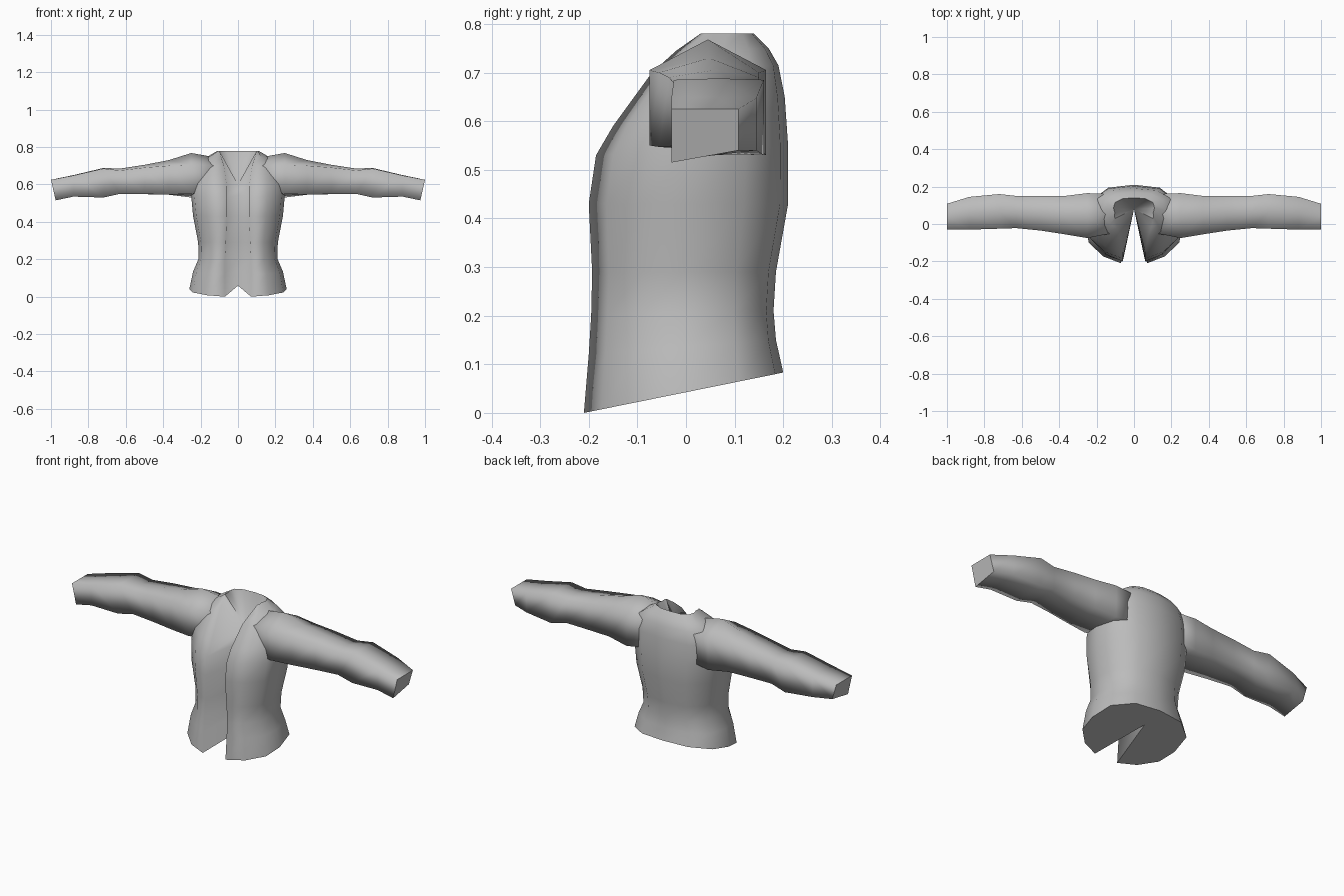
import bpy, bmesh

if "Cube" in bpy.data.objects:
    bpy.data.objects.remove(bpy.data.objects["Cube"])

grey = bpy.data.materials.new("cloth grey")
grey.diffuse_color = (0.5, 0.5, 0.5, 1)
grey.use_nodes = True
grey.node_tree.nodes["Principled BSDF"].inputs["Base Color"].default_value = grey.diffuse_color


def finish(name, bm, flat_faces=()):
    """Smooth shading, with chosen faces left flat behind sharp edges."""
    bmesh.ops.recalc_face_normals(bm, faces=bm.faces)
    for f in bm.faces:
        f.smooth = True
    for f in flat_faces:
        f.smooth = False
        for e in f.edges:
            e.smooth = False
    mesh = bpy.data.meshes.new(name)
    bm.to_mesh(mesh)
    bm.free()
    mesh.materials.append(grey)
    ob = bpy.data.objects.new(name, mesh)
    bpy.context.collection.objects.link(ob)
    return ob


def bridge(bm, rings):
    for a, b in zip(rings, rings[1:]):
        n = len(a)
        for i in range(n):
            j = (i + 1) % n
            bm.faces.new((a[i], a[j], b[j], b[i]))


# Torso levels: front z, back z, half width, front y, back y, opening half width
LEVELS = [
    (0.00, 0.083, 0.26, -0.21, 0.20, 0.07),
    (0.12, 0.150, 0.24, -0.20, 0.185, 0.07),
    (0.20, 0.210, 0.21, -0.195, 0.18, 0.07),
    (0.29, 0.290, 0.213, -0.193, 0.185, 0.065),
    (0.43, 0.430, 0.24, -0.20, 0.21, 0.06),
    (0.53, 0.550, 0.25, -0.185, 0.21, 0.06),
    (0.59, 0.650, 0.25, -0.15, 0.203, 0.06),
    (0.70, 0.715, 0.22, -0.07, 0.19, 0.075),
    (0.745, 0.75, 0.165, -0.02, 0.17, 0.09),
    (0.78, 0.780, 0.11, 0.03, 0.14, 0.10),
]
SLOT = 0.08       # depth of the front opening
NECK = 0.60       # lowest point of the neckline


def torso_ring(bm, zf, zb, w, yf, yb, gap):
    d = yb - yf
    half = [(gap, yf), (gap + (w - gap) * 0.5, yf + d * 0.09),
            (w * 0.93, yf + d * 0.27), (w, yf + d * 0.5),
            (w * 0.92, yf + d * 0.78), (w * 0.55, yf + d * 0.96)]
    pts = [(0, SLOT)] + half + [(0, yb)] + [(-x, y) for x, y in reversed(half)]
    ring = []
    for i, (x, y) in enumerate(pts):
        z = zf + (zb - zf) * (y - yf) / d
        ring.append(bm.verts.new((x, y, min(z, NECK) if i == 0 else z)))
    return ring


bm = bmesh.new()
rings = [torso_ring(bm, *lv) for lv in LEVELS]
bridge(bm, rings)
# hem underside and neck hollow fan out from the back of the opening
caps = []
for r in (rings[0], rings[-1]):
    for i in range(1, len(r) - 1):
        caps.append(bm.faces.new((r[0], r[i], r[i + 1])))
for f in caps:
    for e in f.edges:
        if len({g in caps for g in e.link_faces}) == 2:
            e.smooth = False
bmesh.ops.remove_doubles(bm, verts=bm.verts, dist=0.0005)
finish("jacket_body", bm)

# Sleeve sections: x, front y, back y, top-front z, top-middle z, top-back z,
# bottom-front z, bottom-back z
SLEEVE = [
    (0.12, -0.05, 0.16, 0.70, 0.745, 0.70, 0.56, 0.55),
    (0.25, -0.075, 0.165, 0.705, 0.768, 0.705, 0.55, 0.53),
    (0.37, -0.055, 0.150, 0.70, 0.73, 0.70, 0.547, 0.545),
    (0.50, -0.035, 0.150, 0.69, 0.705, 0.69, 0.548, 0.548),
    (0.63, -0.022, 0.150, 0.675, 0.685, 0.675, 0.55, 0.55),
    (0.72, -0.025, 0.160, 0.685, 0.688, 0.685, 0.53, 0.53),
    (0.88, -0.030, 0.145, 0.648, 0.65, 0.648, 0.535, 0.54),
    (1.00, -0.030, 0.108, 0.625, 0.625, 0.625, 0.515, 0.54),
]

for side, name in ((1, "left_sleeve"), (-1, "right_sleeve")):
    bm = bmesh.new()
    rings = []
    for x, f, b, tf, tm, tb, bf, bb in SLEEVE:
        low = x - (0.025 if x == 1 else 0)      # slanted cuff
        m = (f + b) / 2
        pts = [(x, f, tf), (x, m, tm), (x, b, tb),
               (low, b, bb), (low, m, (bf + bb) / 2), (low, f, bf)]
        rings.append([bm.verts.new((side * px, y, z)) for px, y, z in pts])
    bridge(bm, rings)
    cuff = bm.faces.new(rings[-1])
    bm.faces.new(rings[0])
    finish(name, bm, [cuff])
